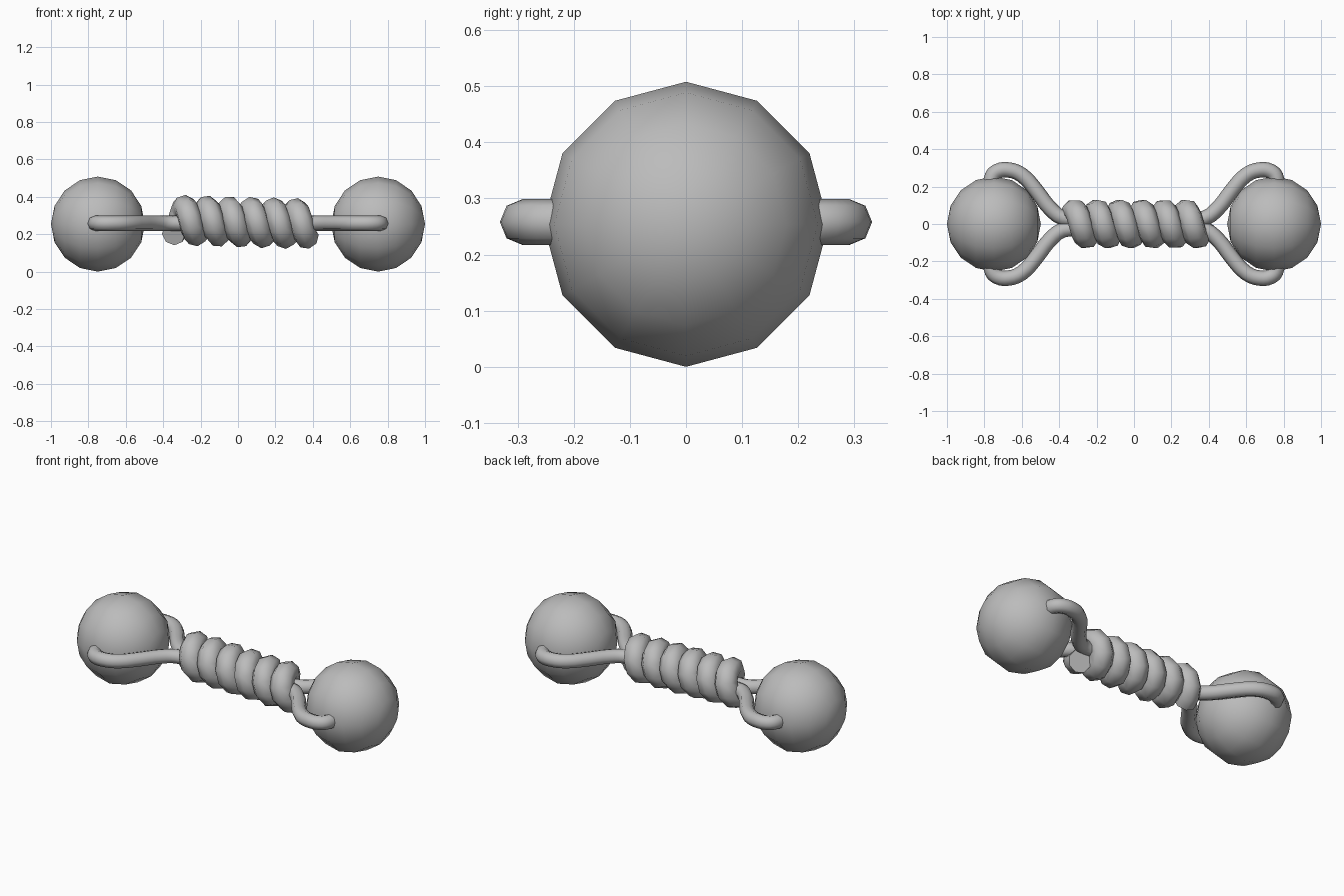
import bpy, math
from mathutils import Vector

cube = bpy.data.objects.get("Cube")
if cube:
    bpy.data.objects.remove(cube, do_unlink=True)

grey = bpy.data.materials.new("plain_grey")
grey.use_nodes = True
colour = (0.5, 0.5, 0.5, 1)
grey.diffuse_color = colour
grey.node_tree.nodes["Principled BSDF"].inputs["Base Color"].default_value = colour

MID_Z = 0.254


def finish(obj, angle):
    """Give the part its colour and smooth shading."""
    obj.data.materials.clear()
    obj.data.materials.append(grey)
    bpy.ops.object.select_all(action="DESELECT")
    obj.select_set(True)
    bpy.context.view_layer.objects.active = obj
    bpy.ops.object.shade_smooth_by_angle(angle=math.radians(angle))


def tube(name, points, radius, kind="POLY"):
    """Sweep an eight-sided round section along the points."""
    curve = bpy.data.curves.new(name, "CURVE")
    curve.dimensions = "3D"
    curve.bevel_depth = radius
    curve.bevel_resolution = 2
    curve.use_fill_caps = True
    curve.resolution_u = 3
    spline = curve.splines.new(kind)
    if kind == "BEZIER":
        spline.bezier_points.add(len(points) - 1)
        for bp, p in zip(spline.bezier_points, points):
            bp.co = p
            bp.handle_left_type = bp.handle_right_type = "AUTO"
    else:
        spline.points.add(len(points) - 1)
        for sp, p in zip(spline.points, points):
            sp.co = (*p, 1)
    temp = bpy.data.objects.new(name + "_path", curve)
    bpy.context.collection.objects.link(temp)
    bpy.context.view_layer.update()
    graph = bpy.context.evaluated_depsgraph_get()
    mesh = bpy.data.meshes.new_from_object(temp.evaluated_get(graph))
    bpy.data.objects.remove(temp, do_unlink=True)
    obj = bpy.data.objects.new(name, mesh)
    bpy.context.collection.objects.link(obj)
    finish(obj, 60)


# Ball at each end, poles pointing along the length
for side, label in ((1, "left"), (-1, "right")):
    bpy.ops.mesh.primitive_uv_sphere_add(
        segments=12, ring_count=8, radius=MID_Z,
        location=(side * 0.749, 0, MID_Z), rotation=(0, side * math.pi / 2, 0))
    ball = bpy.context.object
    ball.name = label + "_ball"
    ball.scale.z = 0.251 / MID_Z
    finish(ball, 60)

# Two wires running through the coil and hooking round both balls
hook = [(0.765, 0.2), (0.758, 0.255), (0.73, 0.282), (0.67, 0.289),
        (0.6, 0.262), (0.52, 0.175), (0.45, 0.085), (0.38, 0.032), (0.28, 0.03)]
for side, label in ((-1, "front"), (1, "back")):
    half = [Vector((x, side * y, MID_Z + 0.004)) for x, y in hook]
    other = [Vector((-p.x, p.y, p.z)) for p in reversed(half)]
    tube(label + "_wire", half + other, 0.041, "BEZIER")

# Thick coil wound six times round the wires, dipping slightly to one end
TURNS, STEPS = 6, 10
coil = []
for i in range(TURNS * STEPS + 1):
    t = i / (TURNS * STEPS)
    a = math.tau * i / STEPS
    coil.append((-0.345 + 0.715 * t,
                 0.072 * math.sin(a),
                 0.275 - 0.02 * t - 0.073 * math.cos(a)))
tube("wound_coil", coil, 0.064)
